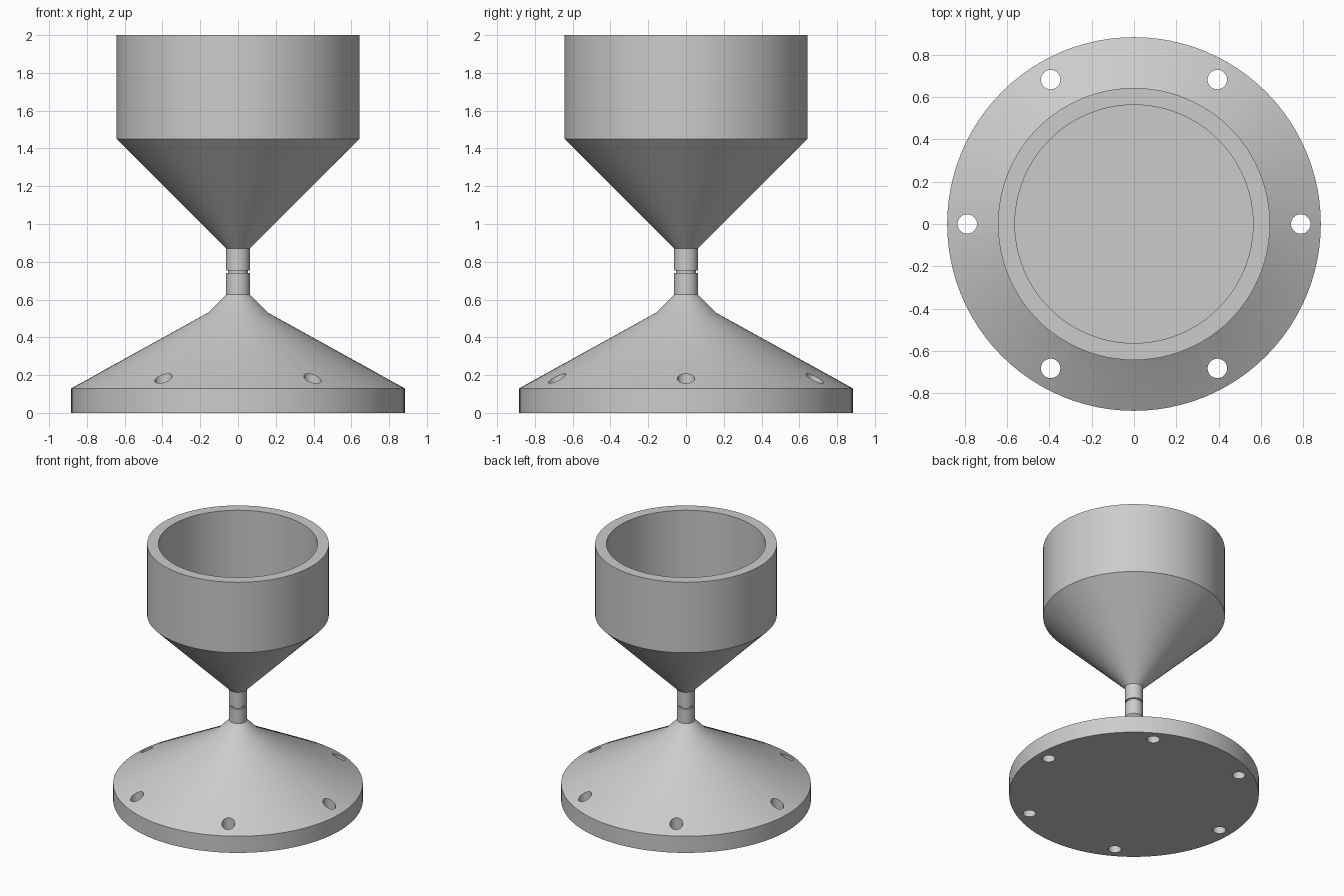
import bpy
import bmesh
from math import cos, sin, pi, radians
from mathutils import Matrix

SEGMENTS = 96

cube = bpy.data.objects.get("Cube")
if cube:
    bpy.data.objects.remove(cube, do_unlink=True)

grey = bpy.data.materials.new("plain grey")
grey.use_nodes = True
grey.diffuse_color = (0.6, 0.6, 0.6, 1)
grey.node_tree.nodes["Principled BSDF"].inputs["Base Color"].default_value = grey.diffuse_color


def add_object(name, bm):
    bmesh.ops.recalc_face_normals(bm, faces=bm.faces)
    mesh = bpy.data.meshes.new(name)
    bm.to_mesh(mesh)
    bm.free()
    mesh.materials.append(grey)
    obj = bpy.data.objects.new(name, mesh)
    bpy.context.collection.objects.link(obj)
    return obj


def lathe(name, profile):
    """Turn (radius, height) points about z and close both ends."""
    bm = bmesh.new()
    turns = [2 * pi * i / SEGMENTS for i in range(SEGMENTS)]
    rings = [[bm.verts.new((r * cos(a), r * sin(a), z)) for a in turns]
             for r, z in profile]
    for low, high in zip(rings, rings[1:]):
        for i in range(SEGMENTS):
            j = (i + 1) % SEGMENTS
            bm.faces.new((low[i], low[j], high[j], high[i]))
    bm.faces.new(rings[0][::-1])
    bm.faces.new(rings[-1])
    return add_object(name, bm)


def activate(obj):
    bpy.ops.object.select_all(action="DESELECT")
    obj.select_set(True)
    bpy.context.view_layer.objects.active = obj


# Conical base with the lower half of the neck
base = lathe("flanged_base", [(0.883, 0), (0.883, 0.13), (0.16, 0.53),
                              (0.063, 0.627), (0.063, 0.74)])

# Thin pin showing in the groove between the two halves of the neck
pin = lathe("neck_pin", [(0.054, 0.70), (0.054, 0.79)])

# Cup with a flat floor, on the upper half of the neck
cup = lathe("funnel_cup", [(0.063, 0.754), (0.063, 0.87), (0.643, 1.45),
                           (0.643, 2), (0.563, 2), (0.563, 1.45)])

# Six vertical bolt holes through the base
bm = bmesh.new()
for k in range(6):
    a = k * pi / 3
    place = Matrix.Translation((0.788 * cos(a), 0.788 * sin(a), 0.2))
    bmesh.ops.create_cone(bm, cap_ends=True, segments=32, radius1=0.046,
                          radius2=0.046, depth=0.8, matrix=place)
cutter = add_object("bolt_hole_cutter", bm)
cutter.hide_render = True
holes = base.modifiers.new("bolt holes", "BOOLEAN")
holes.operation = "DIFFERENCE"
holes.solver = "EXACT"
holes.object = cutter
activate(base)
bpy.ops.object.modifier_apply(modifier=holes.name)
bpy.data.objects.remove(cutter, do_unlink=True)

for part in (base, pin, cup):
    activate(part)
    bpy.ops.object.shade_smooth_by_angle(angle=radians(30))
